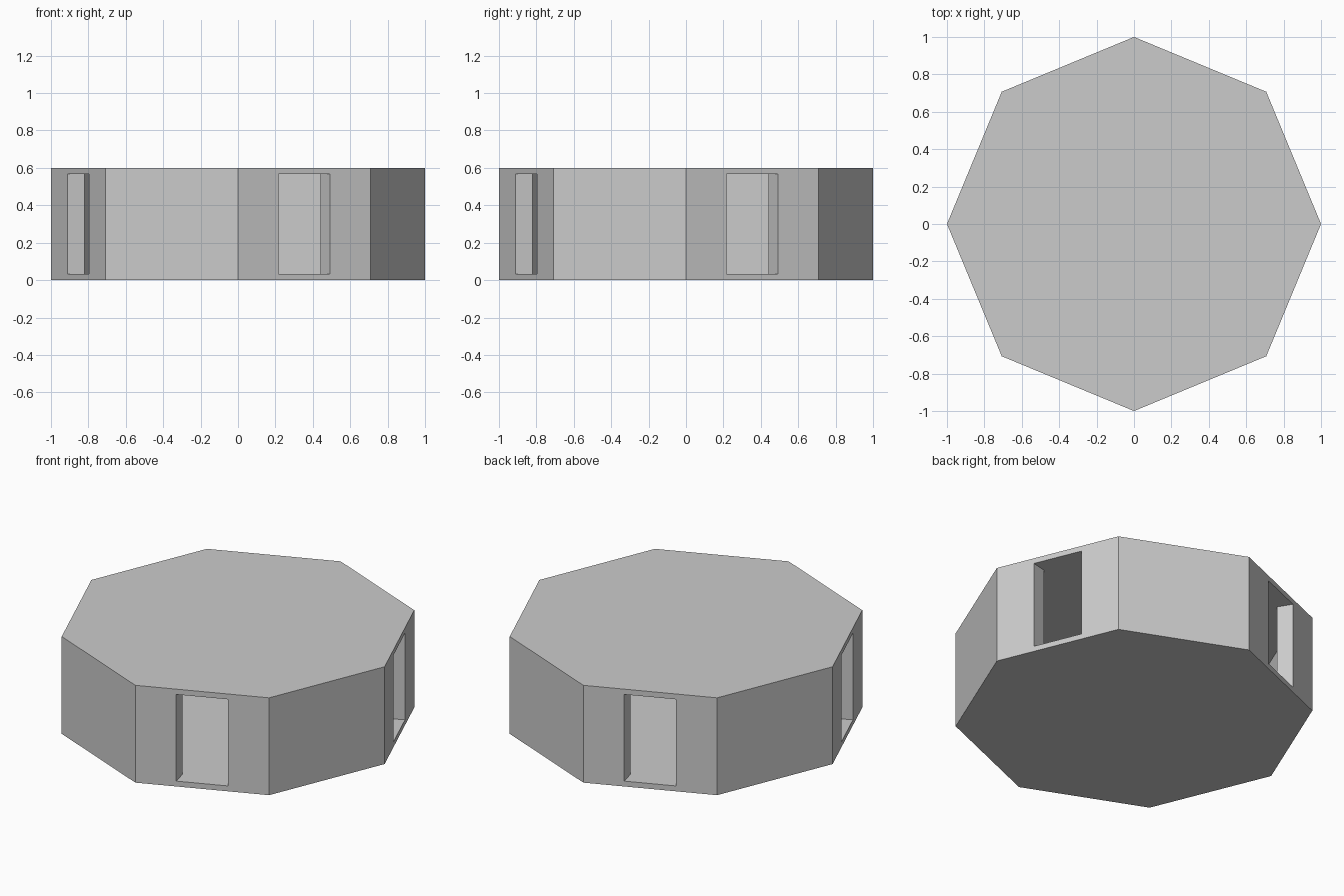
import bpy, bmesh
from math import cos, sin, radians
from mathutils import Vector

if "Cube" in bpy.data.objects:
    bpy.data.objects.remove(bpy.data.objects["Cube"])

H = 0.6                      # overall height
Z0, Z1 = 0.033, 0.567        # floor and ceiling of the hollow room
INNER = 0.9                  # inner wall scale, doorways taper toward the centre
DOOR = 0.298                 # doorway width

bm = bmesh.new()


def corner(i):
    a = radians(45 * i)
    return Vector((cos(a), sin(a), 0))


def at(p, z, s=1.0):
    return (p.x * s, p.y * s, z)


def face(*pts):
    bm.faces.new([bm.verts.new(p) for p in pts])


def bridge(a, b):
    # quads joining two matching closed loops
    for k in range(len(a)):
        n = (k + 1) % len(a)
        face(a[k], a[n], b[n], b[k])


def rect(p, q, z0, z1, s=1.0):
    return [at(p, z0, s), at(q, z0, s), at(q, z1, s), at(p, z1, s)]


room_outline = []
for i in range(8):
    a, b = corner(i), corner(i + 1)
    room_outline.append(a)
    if i % 2:
        # plain wall
        face(*rect(a, b, 0, H))
        face(*rect(a, b, Z0, Z1, INNER))
    else:
        # wall with a doorway
        mid, t = (a + b) / 2, (b - a).normalized() * DOOR / 2
        p, q = mid - t, mid + t
        room_outline += [p, q]
        opening = rect(p, q, Z0, Z1)
        bridge(rect(a, b, 0, H), opening)
        bridge(opening, rect(p, q, Z0, Z1, INNER))
        face(*rect(a, p, Z0, Z1, INNER))
        face(*rect(q, b, Z0, Z1, INNER))

# outer roof and base, inner floor and ceiling
for z in (0, H):
    face(*[at(corner(i), z) for i in range(8)])
for z in (Z0, Z1):
    face(*[at(p, z, INNER) for p in room_outline])

bmesh.ops.remove_doubles(bm, verts=bm.verts, dist=1e-5)
bmesh.ops.recalc_face_normals(bm, faces=bm.faces)
mesh = bpy.data.meshes.new("octagonal_room")
bm.to_mesh(mesh)
bm.free()
bpy.context.collection.objects.link(bpy.data.objects.new("octagonal_room", mesh))
